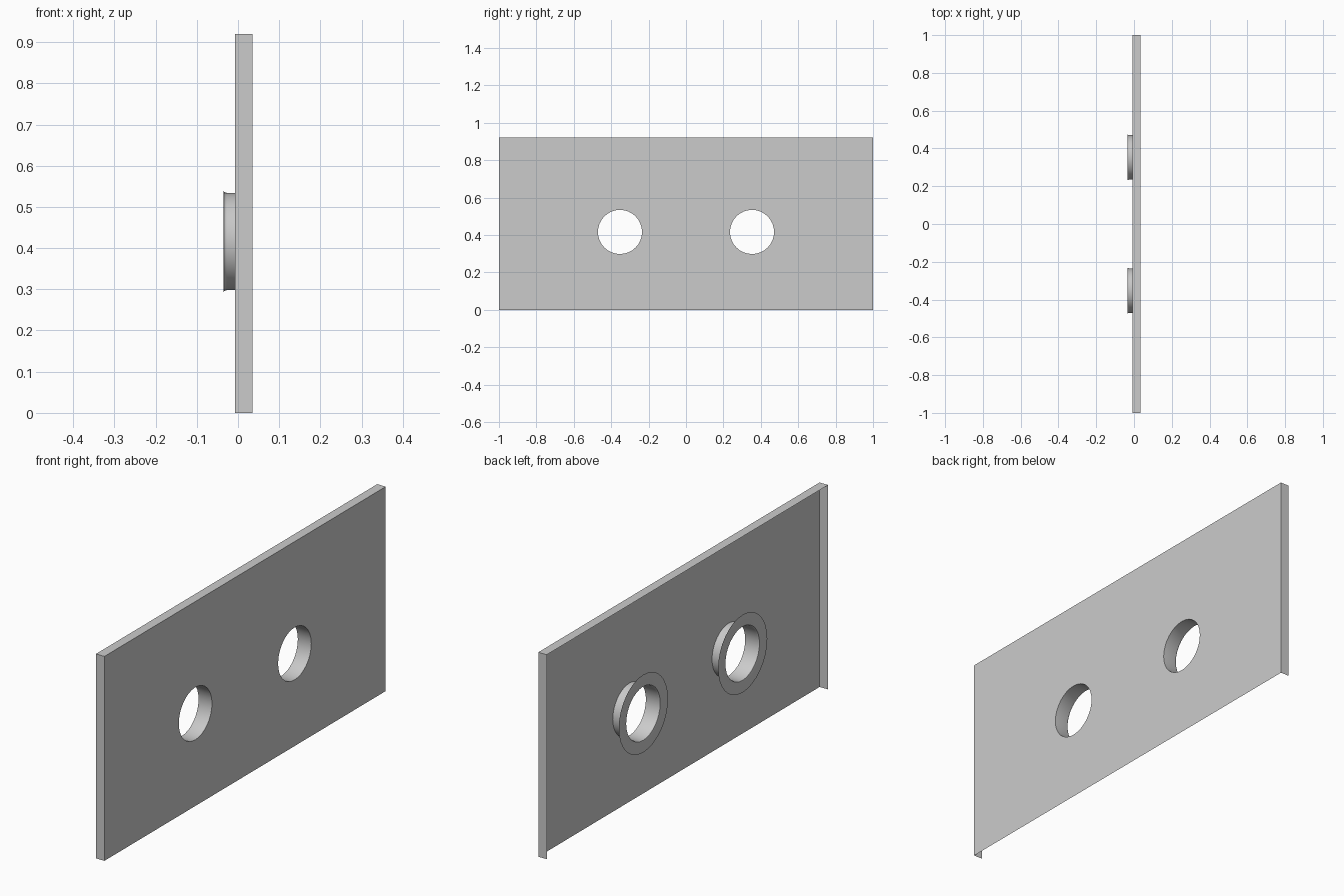
import bpy, bmesh
from math import cos, sin, tau

if "Cube" in bpy.data.objects:
    bpy.data.objects.remove(bpy.data.objects["Cube"])

X_FACE, X_BACK, HEIGHT = 0.035, -0.007, 0.92
HOLE_Z, HOLE_Y, HOLE_R, SEGS = 0.416, 0.353, 0.118, 32


def ring(bm, x, y, r):
    return [bm.verts.new((x, y + r * cos(tau * i / SEGS), HOLE_Z + r * sin(tau * i / SEGS)))
            for i in range(SEGS)]


def loop_edges(bm, verts):
    return [bm.edges.new((v, verts[(i + 1) % len(verts)])) for i, v in enumerate(verts)]


def finish(bm, name):
    mesh = bpy.data.meshes.new(name)
    bm.to_mesh(mesh)
    bm.free()
    obj = bpy.data.objects.new(name, mesh)
    bpy.context.collection.objects.link(obj)
    return obj


# Sheet panel with two round holes, folded back along the top and both ends
bm = bmesh.new()
corners = [bm.verts.new((X_FACE, y, z)) for y, z in ((-1, 0), (1, 0), (1, HEIGHT), (-1, HEIGHT))]
outline = loop_edges(bm, corners)
holes = [e for s in (-1, 1) for e in loop_edges(bm, ring(bm, X_FACE, s * HOLE_Y, HOLE_R))]
bmesh.ops.triangle_fill(bm, edges=outline + holes, use_beauty=True, normal=(1, 0, 0))
fold = bmesh.ops.extrude_edge_only(bm, edges=outline[1:])
bmesh.ops.translate(bm, vec=(X_BACK - X_FACE, 0, 0),
                    verts=[g for g in fold["geom"] if isinstance(g, bmesh.types.BMVert)])
bmesh.ops.recalc_face_normals(bm, faces=bm.faces[:])
finish(bm, "panel")

# Sleeves through the holes: tube, rounded lip and flat rear flange
PROFILE = [(X_FACE, HOLE_R), (-0.027, HOLE_R), (-0.031, 0.119), (-0.034, 0.121),
           (-0.035, 0.124), (-0.035, 0.175)]
for side, label in ((-1, "left"), (1, "right")):
    bm = bmesh.new()
    rings = [ring(bm, x, side * HOLE_Y, r) for x, r in PROFILE]
    for a, b in zip(rings, rings[1:]):
        for i in range(SEGS):
            j = (i + 1) % SEGS
            bm.faces.new((a[i], b[i], b[j], a[j]))
    sleeve = finish(bm, f"{label}_sleeve")
    bpy.ops.object.select_all(action='DESELECT')
    sleeve.select_set(True)
    bpy.context.view_layer.objects.active = sleeve
    bpy.ops.object.shade_smooth_by_angle(angle=0.6)
